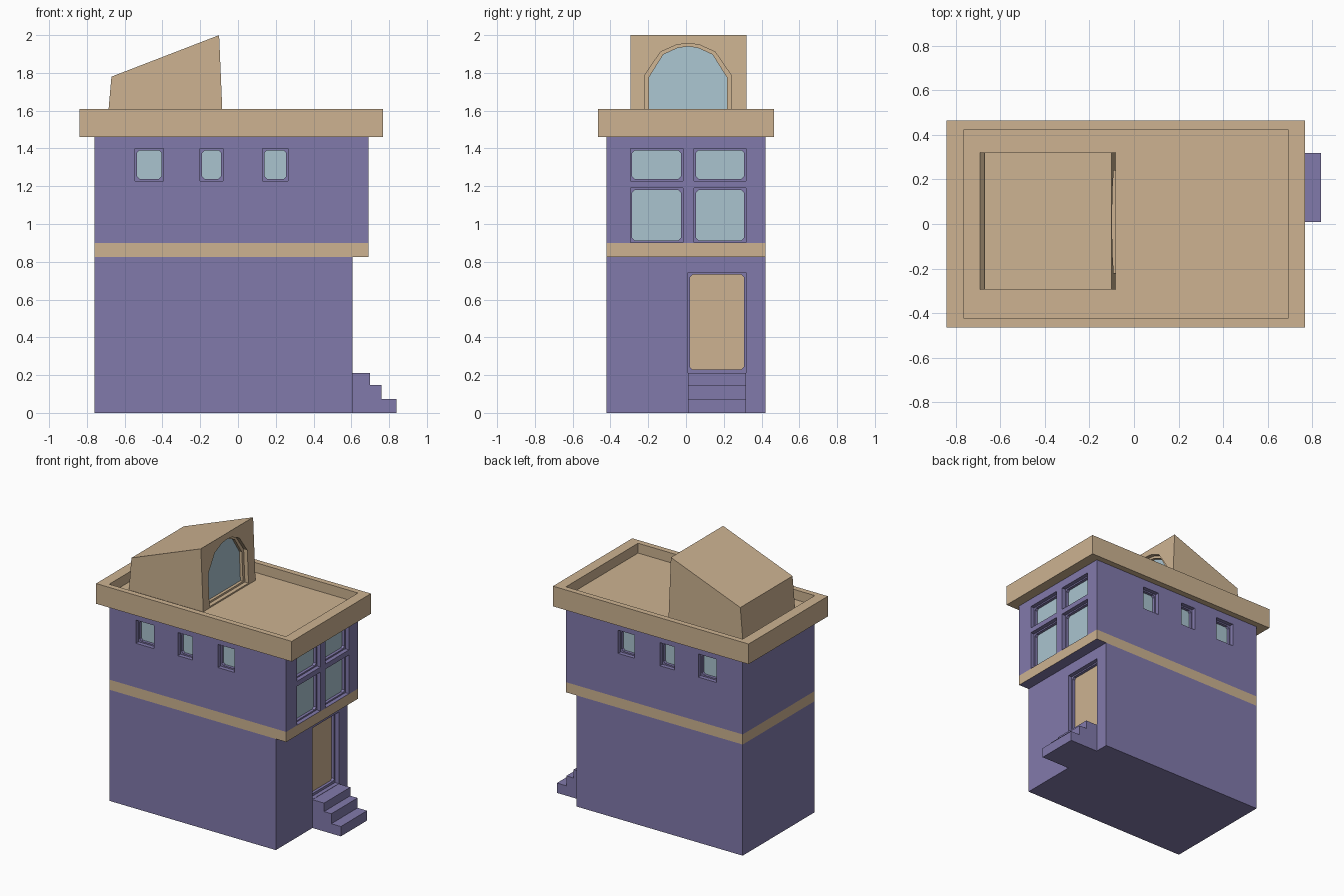
import bpy, bmesh
from mathutils import Vector

if "Cube" in bpy.data.objects:
    bpy.data.objects.remove(bpy.data.objects["Cube"])


def material(name, rgb):
    m = bpy.data.materials.new(name)
    m.diffuse_color = (*rgb, 1)
    m.use_nodes = True
    m.node_tree.nodes["Principled BSDF"].inputs["Base Color"].default_value = m.diffuse_color
    return m


PURPLE = material("purple wall", (0.222, 0.194, 0.41))
TAN = material("tan trim", (0.61, 0.45, 0.285))
GLASS = material("pale blue glass", (0.40, 0.55, 0.625))


def solid(name, prisms, *mats):
    """One object from prisms, each an outline of points plus an extrusion vector."""
    bm = bmesh.new()
    for pts, vec in prisms:
        f = bm.faces.new([bm.verts.new(p) for p in pts])
        ext = bmesh.ops.extrude_face_region(bm, geom=[f])["geom"]
        bmesh.ops.translate(bm, vec=vec, verts=[v for v in ext if isinstance(v, bmesh.types.BMVert)])
        bm.faces.ensure_lookup_table()
    # extrude_face_region can keep the source face, so only the winding needs fixing
    bmesh.ops.recalc_face_normals(bm, faces=bm.faces)
    me = bpy.data.meshes.new(name)
    bm.to_mesh(me)
    bm.free()
    for m in mats:
        me.materials.append(m)
    ob = bpy.data.objects.new(name, me)
    bpy.context.collection.objects.link(ob)
    return ob


def box(x0, x1, y0, y1, z0, z1):
    return [(x0, y0, z0), (x1, y0, z0), (x1, y1, z0), (x0, y1, z0)], (0, 0, z1 - z0)


def cut(ob, prisms, mat):
    """Subtract prisms from an object and discard the cutter."""
    cutter = solid("cutter", prisms, mat)
    cutter.hide_render = True
    mod = ob.modifiers.new("cut", "BOOLEAN")
    mod.object, mod.operation, mod.solver = cutter, "DIFFERENCE", "EXACT"
    bpy.context.view_layer.objects.active = ob
    bpy.ops.object.modifier_apply(modifier=mod.name)
    bpy.data.objects.remove(cutter)


def rect(u0, u1, z0, z1, c=0):
    """Rectangle outline, optionally with chamfered corners."""
    if not c:
        return [(u0, z0), (u1, z0), (u1, z1), (u0, z1)]
    return [(u0 + c, z0), (u1 - c, z0), (u1, z0 + c), (u1, z1 - c),
            (u1 - c, z1), (u0 + c, z1), (u0, z1 - c), (u0, z0 + c)]


def recess(outline, place, inward, d0, d1):
    """Prism from depth d0 to d1 below a surface given by place(u, z)."""
    n = Vector(inward)
    return [Vector(place(u, z)) + n * d0 for u, z in outline], n * (d1 - d0)


STEP, DEEP = 0.03, 0.055
outer, inner, panes, door = [], [], [], []


def opening(u0, u1, z0, z1, place, inward, plates, sill=0.01):
    """Stepped opening with a thin plate at the bottom of it."""
    b = 0.01
    hole = rect(u0 + b, u1 - b, z0 + sill, z1 - b, 0.014)
    outer.append(recess(rect(u0, u1, z0, z1), place, inward, -0.05, STEP))
    inner.append(recess(hole, place, inward, -0.04, DEEP))
    plates.append(recess(hole, place, inward, DEEP - 0.004, DEEP + 0.004))


# Small windows, same on front and back
for u0, u1 in ((-0.545, -0.395), (-0.20, -0.08), (0.13, 0.265)):
    for s in (-1, 1):
        opening(u0, u1, 1.228, 1.40, lambda u, z, s=s: (u, s * 0.42, z), (0, -s, 0), panes)
# Large windows over the entrance
for u0, u1 in ((-0.295, -0.017), (0.043, 0.317)):
    for z0, z1 in ((0.902, 1.19), (1.228, 1.40)):
        opening(u0, u1, z0, z1, lambda u, z: (0.69, u, z), (-1, 0, 0), panes)
# Door
opening(0.01, 0.318, 0.212, 0.742, lambda u, z: (0.605, u, z), (-1, 0, 0), door, 0.018)

# Walls: side profile with overhanging upper storey
profile = [(-0.76, 0), (0.605, 0), (0.605, 0.825), (0.69, 0.825), (0.69, 1.46), (-0.76, 1.46)]
walls = solid("walls", [([(x, -0.42, z) for x, z in profile], (0, 0.84, 0))], PURPLE, TAN)
cut(walls, outer, PURPLE)
cut(walls, inner, PURPLE)
# Painted band around the walls
bm = bmesh.new()
bm.from_mesh(walls.data)
for z in (0.825, 0.90):
    bmesh.ops.bisect_plane(bm, geom=bm.verts[:] + bm.edges[:] + bm.faces[:],
                           plane_co=(0, 0, z), plane_no=(0, 0, 1))
for f in bm.faces:
    f.material_index = int(0.826 < f.calc_center_median().z < 0.899 and abs(f.normal.z) < 0.5)
bm.to_mesh(walls.data)
bm.free()

solid("window_panes", panes, GLASS)
solid("door", door, TAN)

# Entrance steps
steps = [(0.60, 0), (0.838, 0), (0.838, 0.073), (0.76, 0.073), (0.76, 0.147),
         (0.70, 0.147), (0.70, 0.21), (0.60, 0.21)]
solid("entrance_steps", [([(x, 0.01, z) for x, z in steps], (0, 0.308, 0))], PURPLE)

# Cornice with sunken roof
cornice = solid("cornice_roof", [box(-0.84, 0.767, -0.465, 0.465, 1.46, 1.61)], TAN)
cut(cornice, [box(-0.762, 0.69, -0.423, 0.423, 1.537, 1.7)], TAN)

# Roof dormer with arched window in its slightly leaning face
shape = [(-0.692, 1.53), (-0.08, 1.53), (-0.10, 2.0), (-0.67, 1.78)]
dormer = solid("roof_dormer", [([(x, -0.293, z) for x, z in shape], (0, 0.613, 0))], TAN)


def lean(u, z):
    return (-0.08 - (z - 1.53) * 0.02 / 0.47, u, z)


def arch(w, base, spring, shoulder, haunch, top):
    half = [(w, base), (w, spring), (w * 0.63, shoulder), (w * 0.26, haunch)]
    return ([(0.01 + u, z) for u, z in half] + [(0.01, top)]
            + [(0.01 - u, z) for u, z in reversed(half)])


arch_out = arch(0.229, 1.547, 1.788, 1.911, 1.949, 1.956)
arch_in = arch(0.207, 1.56, 1.775, 1.897, 1.932, 1.94)
cut(dormer, [recess(arch_out, lean, (-1, 0, 0), -0.05, STEP)], TAN)
cut(dormer, [recess(arch_in, lean, (-1, 0, 0), -0.04, DEEP)], TAN)
solid("arched_pane", [recess(arch_in, lean, (-1, 0, 0), DEEP - 0.004, DEEP + 0.004)], GLASS)
